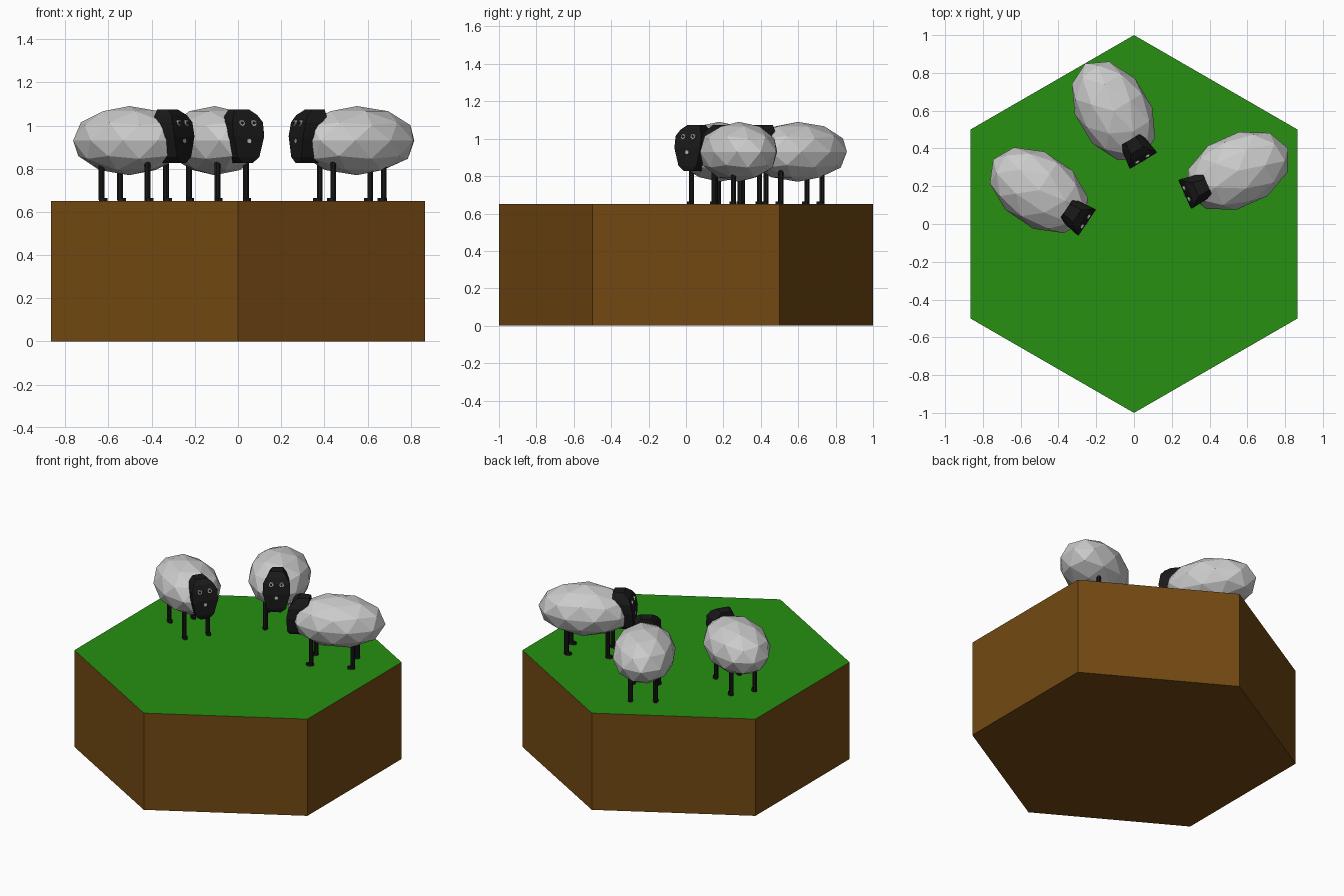
import bpy, bmesh
from math import radians, pi
from mathutils import Matrix, Vector

if "Cube" in bpy.data.objects:
    bpy.data.objects.remove(bpy.data.objects["Cube"])


def material(name, rgb):
    m = bpy.data.materials.new(name)
    m.diffuse_color = (*rgb, 1)
    m.use_nodes = True
    m.node_tree.nodes["Principled BSDF"].inputs["Base Color"].default_value = m.diffuse_color
    return m


GRASS = material("grass", (0.02, 0.28, 0.006))
SOIL = material("soil", (0.17, 0.066, 0.006))
BLACK = material("black", (0.01, 0.01, 0.01))
WHITE = material("white", (0.8, 0.8, 0.8))


def finish(bm, name, place, mat=None):
    bmesh.ops.recalc_face_normals(bm, faces=bm.faces)
    me = bpy.data.meshes.new(name)
    bm.to_mesh(me)
    bm.free()
    ob = bpy.data.objects.new(name, me)
    bpy.context.collection.objects.link(ob)
    ob.matrix_world = place
    if mat:
        me.materials.append(mat)
    return ob


def cylinder(bm, centre, radius, depth, sides=8, rot=Matrix(), scale=(1, 1, 1)):
    m = Matrix.Translation(centre) @ rot @ Matrix.Diagonal((*scale, 1))
    bmesh.ops.create_cone(bm, cap_ends=True, segments=sides, radius1=radius,
                          radius2=radius, depth=depth, matrix=m)


# Hexagonal block of earth with a grass top
bpy.ops.mesh.primitive_cylinder_add(vertices=6, radius=1, depth=0.65, location=(0, 0, 0.325))
block = bpy.context.object
block.name = "ground_block"
block.data.materials.append(SOIL)
block.data.materials.append(GRASS)
for p in block.data.polygons:
    p.material_index = 1 if p.normal.z > 0.5 else 0

# Head rows: height above grass, half width, distance of the face forward
HEAD = [(0.177, 0.028, 0.282), (0.205, 0.058, 0.29), (0.30, 0.083, 0.292),
        (0.365, 0.083, 0.280), (0.398, 0.064, 0.262), (0.424, 0.040, 0.228)]
HEAD_BACK = 0.16
FACE = Matrix.Rotation(pi / 2, 4, 'X')


def sheep(tag, x, y, heading):
    # Local frame: facing -y, feet on z = 0
    place = Matrix.Translation((x, y, 0.65)) @ Matrix.Rotation(radians(heading + 90), 4, 'Z')

    # Woolly body
    bm = bmesh.new()
    bmesh.ops.create_icosphere(bm, subdivisions=2, radius=1,
                               matrix=Matrix.Translation((0, 0.016, 0.28)) @
                               Matrix.Diagonal((0.195, 0.292, 0.16, 1)))
    finish(bm, tag + "_body", place)

    # Head lofted from bottom to top, narrower at the back
    bm = bmesh.new()
    rings = [[bm.verts.new(c) for c in ((-w, -d, z), (w, -d, z),
              (w * 0.78, -HEAD_BACK, z), (-w * 0.78, -HEAD_BACK, z))] for z, w, d in HEAD]
    for a, b in zip(rings, rings[1:]):
        for i in range(4):
            j = (i + 1) % 4
            bm.faces.new((a[i], a[j], b[j], b[i]))
    bm.faces.new(rings[0])
    bm.faces.new(rings[-1])
    finish(bm, tag + "_head", place, BLACK)

    # Eyes, pupils and nose
    bm, pupils = bmesh.new(), bmesh.new()
    for s in (-1, 1):
        cylinder(bm, (s * 0.032, -0.281, 0.362), 0.014, 0.012, 10, FACE)
        cylinder(pupils, (s * 0.032, -0.284, 0.362), 0.007, 0.012, 8, FACE)
    cylinder(bm, (0, -0.291, 0.278), 0.011, 0.010, 8, FACE)
    finish(bm, tag + "_eyes_and_nose", place, WHITE)
    finish(pupils, tag + "_pupils", place, BLACK)

    # Legs with small hooves pointing forward
    bm = bmesh.new()
    for sx in (-1, 1):
        for ly in (-0.137, 0.119):
            cylinder(bm, (sx * 0.077, ly, 0.105), 0.0145, 0.20)
            cylinder(bm, (sx * 0.077, ly - 0.009, 0.0075), 0.016, 0.015, 8, scale=(1, 1.5, 1))
    finish(bm, tag + "_legs", place, BLACK)


sheep("left_sheep", -0.49, 0.17, -34)
sheep("back_sheep", -0.10, 0.585, -59)
sheep("right_sheep", 0.535, 0.275, 204)
